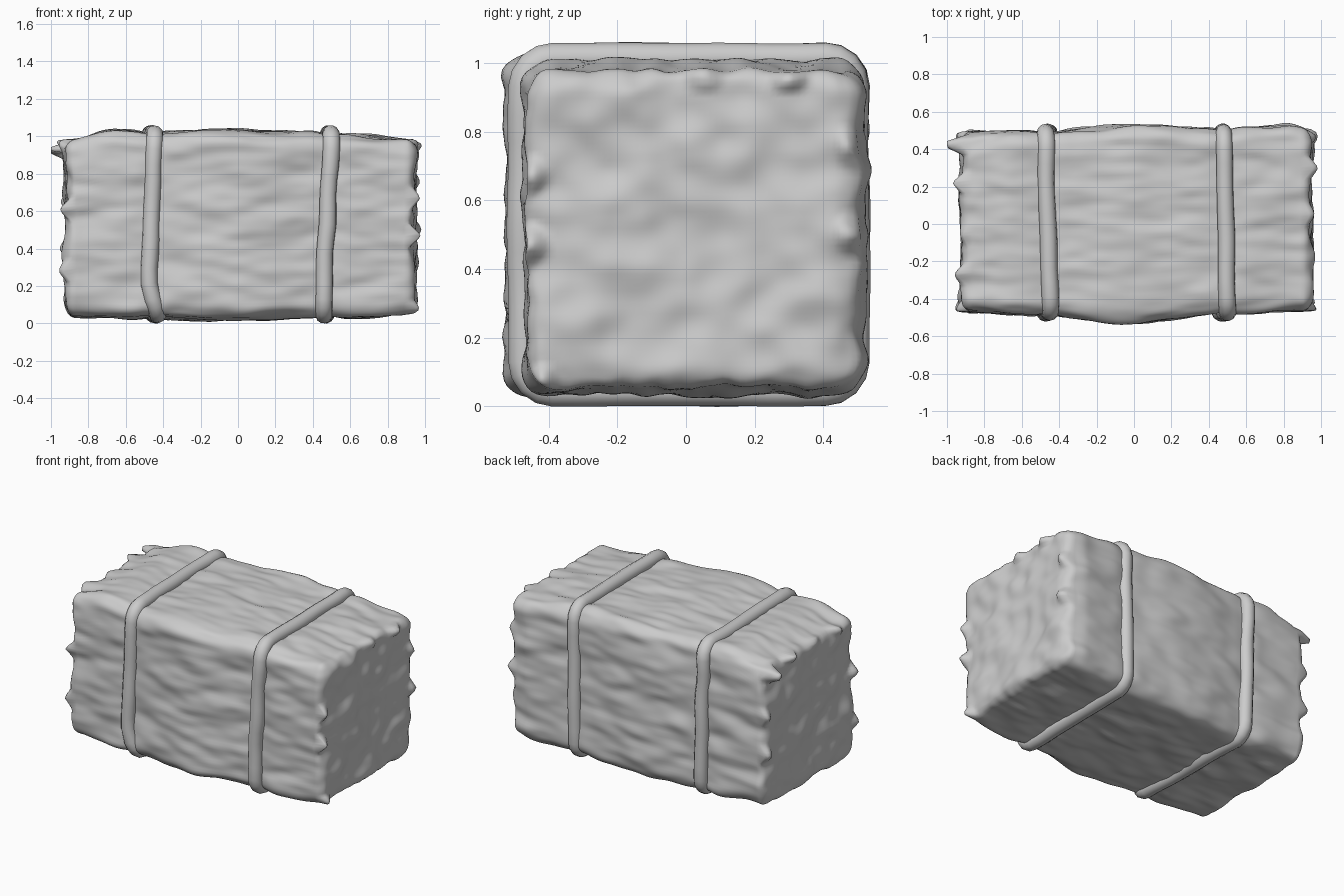
import bpy, bmesh, math
from mathutils import Vector, noise

if "Cube" in bpy.data.objects:
    bpy.data.objects.remove(bpy.data.objects["Cube"])


def interp(x, table):
    if x <= table[0][0]:
        return table[0][1]
    for (a, u), (b, v) in zip(table, table[1:]):
        if x <= b:
            t = (x - a) / (b - a)
            t = t * t * (3 - 2 * t)
            return u + (v - u) * t
    return table[-1][1]


# Bale outline along its length: lower and upper limits in y and z
Y_LO = [(-.92, -.465), (-.5, -.485), (0, -.525), (.45, -.475), (.95, -.46)]
Y_HI = [(-.92, .49), (-.45, .495), (0, .525), (.45, .505), (.8, .525), (.95, .5)]
Z_LO = [(-.92, .04), (-.4, .025), (0, .022), (.45, .035), (.7, .035), (.95, .055)]
Z_HI = [(-.92, .975), (-.65, 1.035), (-.45, 1.02), (0, 1.03), (.45, 1.015), (.95, .98)]

# Frayed straw tips on each end rim: y, z, length
LEFT_TIPS = [(.43, .93, .12), (.22, .98, .07), (-.06, .98, .03), (-.27, .98, .06),
             (-.47, .61, .06), (-.46, .28, .05), (.48, .65, .04), (.48, .4, .04)]
RIGHT_TIPS = [(-.43, .06, .05), (-.46, .47, .06), (-.46, .67, .05),
              (.3, .97, .05), (.05, .97, .03), (.48, .75, .03), (.49, .5, .04)]


def make_bale():
    bm = bmesh.new()
    nx, n = 96, 56
    radii = Vector((.045, .08, .08))
    # Six gridded sides of a box, welded together
    for axis in range(3):
        a, b = [i for i in range(3) if i != axis]
        na, nb = (nx if a == 0 else n), n
        for side in (-1, 1):
            rows = []
            for i in range(na + 1):
                row = []
                for j in range(nb + 1):
                    p = [0, 0, 0]
                    p[axis], p[a], p[b] = side, 2 * i / na - 1, 2 * j / nb - 1
                    row.append(bm.verts.new(p))
                rows.append(row)
            for i in range(na):
                for j in range(nb):
                    bm.faces.new((rows[i][j], rows[i + 1][j], rows[i + 1][j + 1], rows[i][j + 1]))
    bmesh.ops.remove_doubles(bm, verts=bm.verts, dist=1e-4)
    bmesh.ops.recalc_face_normals(bm, faces=bm.faces)

    half = Vector((.933, .5, .5))
    for v in bm.verts:
        # Round the corners, tighter at the ends
        p = Vector([c * h for c, h in zip(v.co, half)])
        core = Vector([max(-h + r, min(h - r, c)) for c, h, r in zip(p, half, radii)])
        nrm = Vector([(a - b) / r for a, b, r in zip(p, core, radii)])
        nrm.normalize()
        p = core + nrm * radii
        x = p.x + .012
        # Fit to the bulging outline
        y = Y = interp(x, Y_LO) + (p.y + .5) * (interp(x, Y_HI) - interp(x, Y_LO))
        z = Z = interp(x, Z_LO) + (p.z + .5) * (interp(x, Z_HI) - interp(x, Z_LO))
        # Straw runs lengthwise on the sides; ropes pinch it in
        s = noise.noise(Vector((x * 3.5, Y * 8, Z * 8))) * .02
        s += noise.noise(Vector((x * 6 + 9, Y * 17, Z * 17))) * .009
        for rx in (-.46, .48):
            g = math.exp(-((x - rx) / .06) ** 2)
            s = s * (1 - .5 * g) - .008 * g
        y += nrm.y * s
        z += nrm.z * s
        # Lumpy ends
        e = noise.noise(Vector((x, Y * 3.5 + 3, Z * 5))) * .025
        e += noise.noise(Vector((x + 5, Y * 9, Z * 11))) * .016
        x += nrm.x * e
        # Frayed tips along the rims
        if abs(nrm.x) > .05 and max(abs(p.y), abs(p.z)) > .43:
            tips = LEFT_TIPS if x < 0 else RIGHT_TIPS
            for ty, tz, ln in tips:
                w = max(0, 1 - math.hypot(Y - ty, Z - tz) / .065)
                x += math.copysign(ln * 1.2 * w, nrm.x)
        v.co = (max(-1, min(1, x)), y, max(.005, z))
    me = bpy.data.meshes.new("hay_bale")
    bm.to_mesh(me)
    bm.free()
    for f in me.polygons:
        f.use_smooth = True
    bpy.context.collection.objects.link(bpy.data.objects.new("hay_bale", me))


def make_rope(name, xs, seed):
    # xs: rope position at front bottom, front low, front top, back top, back bottom
    fb, fl, ft, bt, bb = xs
    y0, y1, z0, z1, r = -.473, .489, .047, 1.013, .085
    pts = []
    corners = [(y1 - r, z1 - r, 0), (y0 + r, z1 - r, 90), (y0 + r, z0 + r, 180), (y1 - r, z0 + r, 270)]
    for k, (cy, cz, ang) in enumerate(corners):
        arc = [(cy + r * math.cos(math.radians(ang + t)), cz + r * math.sin(math.radians(ang + t)))
               for t in (0, 22.5, 45, 67.5, 90)]
        pts += arc
        ny, nz, na = corners[(k + 1) % 4]
        q = (ny + r * math.cos(math.radians(na)), nz + r * math.sin(math.radians(na)))
        for t in range(1, 10):
            pts.append((arc[-1][0] + (q[0] - arc[-1][0]) * t / 10,
                        arc[-1][1] + (q[1] - arc[-1][1]) * t / 10))
    cu = bpy.data.curves.new(name, 'CURVE')
    cu.dimensions = '3D'
    cu.bevel_depth = .046
    cu.bevel_resolution = 4
    sp = cu.splines.new('POLY')
    sp.points.add(len(pts) - 1)
    sp.use_cyclic_u = True
    for pt, (y, z) in zip(sp.points, pts):
        front = interp(z, [(.04, fb), (.2, fl), (1.0, ft)])
        back = bb + (bt - bb) * z
        x = front + (back - front) * (y - y0) / (y1 - y0)
        w = noise.noise_vector(Vector((seed, y * 5, z * 5)))
        pt.co = (x + w.x * .008, y + w.y * .006, z + w.z * .005, 1)
        pt.radius = 1 + .06 * w.x
    ob = bpy.data.objects.new(name, cu)
    bpy.context.collection.objects.link(ob)
    bpy.ops.object.select_all(action='DESELECT')
    ob.select_set(True)
    bpy.context.view_layer.objects.active = ob
    bpy.ops.object.convert(target='MESH')
    bpy.ops.object.shade_smooth()


make_bale()
make_rope("left_rope", (-.43, -.475, -.447, -.475, -.45), 1.3)
make_rope("right_rope", (.46, .462, .497, .485, .47), 7.7)
